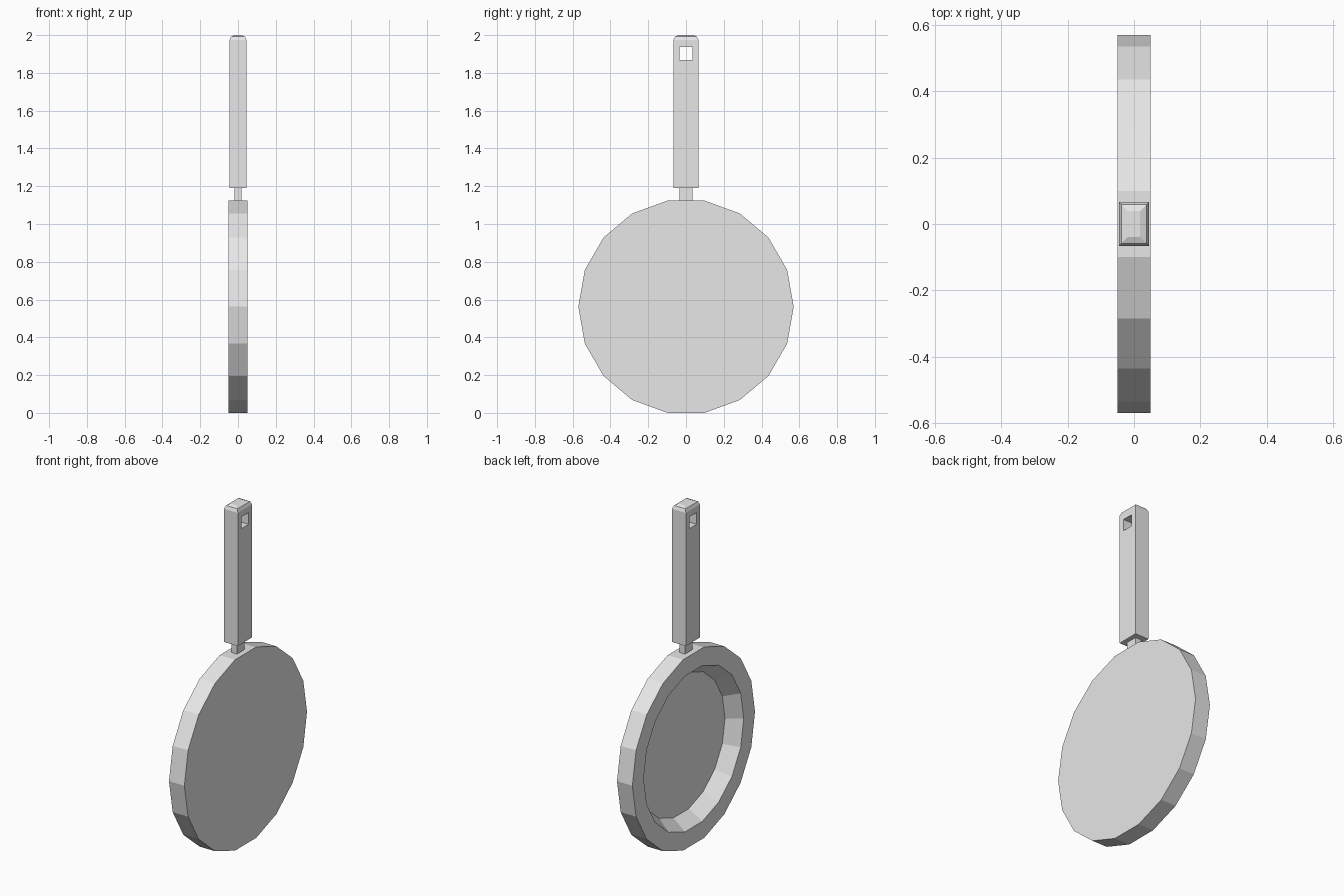
import bpy
import bmesh
import math

cube = bpy.data.objects.get("Cube")
if cube:
    bpy.data.objects.remove(cube, do_unlink=True)

GREY = bpy.data.materials.new("light grey")
GREY.use_nodes = True
GREY.diffuse_color = (0.8, 0.8, 0.8, 1)
GREY.node_tree.nodes["Principled BSDF"].inputs["Base Color"].default_value = (0.8, 0.8, 0.8, 1)


def loft(name, rings):
    """Bridge matching rings of points and cap both ends."""
    bm = bmesh.new()
    loops = [[bm.verts.new(p) for p in ring] for ring in rings]
    n = len(loops[0])
    for a, b in zip(loops, loops[1:]):
        for i in range(n):
            j = (i + 1) % n
            bm.faces.new((a[i], a[j], b[j], b[i]))
    bm.faces.new(loops[0][::-1])
    bm.faces.new(loops[-1])
    bmesh.ops.recalc_face_normals(bm, faces=bm.faces)
    mesh = bpy.data.meshes.new(name)
    bm.to_mesh(mesh)
    bm.free()
    mesh.materials.append(GREY)
    obj = bpy.data.objects.new(name, mesh)
    bpy.context.collection.objects.link(obj)
    return obj


def circle(x, r, sides=18, centre=0.562):
    angles = [2 * math.pi * i / sides for i in range(sides)]
    return [(x, r * math.cos(a), centre + r * math.sin(a)) for a in angles]


def rect(z, hx, hy):
    return [(-hx, -hy, z), (hx, -hy, z), (hx, hy, z), (-hx, hy, z)]


# Pan: flat base on +x, rim and tapered recess on -x
loft("pan", [circle(0.05, 0.57), circle(-0.05, 0.57),
             circle(-0.05, 0.465), circle(0.032, 0.408)])

# Neck joining pan and handle
loft("neck", [rect(1.11, 0.018, 0.035), rect(1.2, 0.018, 0.035)])

# Handle with a rounded top end
HX, HY, TOP, BEVEL = 0.045, 0.066, 2.0, 0.027
rings = [rect(1.19, HX, HY)]
for step in range(3):
    a = step * math.pi / 4
    inset = BEVEL * (1 - math.cos(a))
    rings.append(rect(TOP - BEVEL * (1 - math.sin(a)), HX - inset, HY - inset))
handle = loft("handle", rings)

# Square hanging hole through the handle
cutter = loft("hole_cutter", [rect(1.868, 0.2, 0.034), rect(1.937, 0.2, 0.034)])
cutter.hide_render = True
mod = handle.modifiers.new("hanging_hole", "BOOLEAN")
mod.operation = "DIFFERENCE"
mod.solver = "EXACT"
mod.object = cutter
bpy.context.view_layer.objects.active = handle
bpy.ops.object.modifier_apply(modifier=mod.name)
bpy.data.objects.remove(cutter, do_unlink=True)
